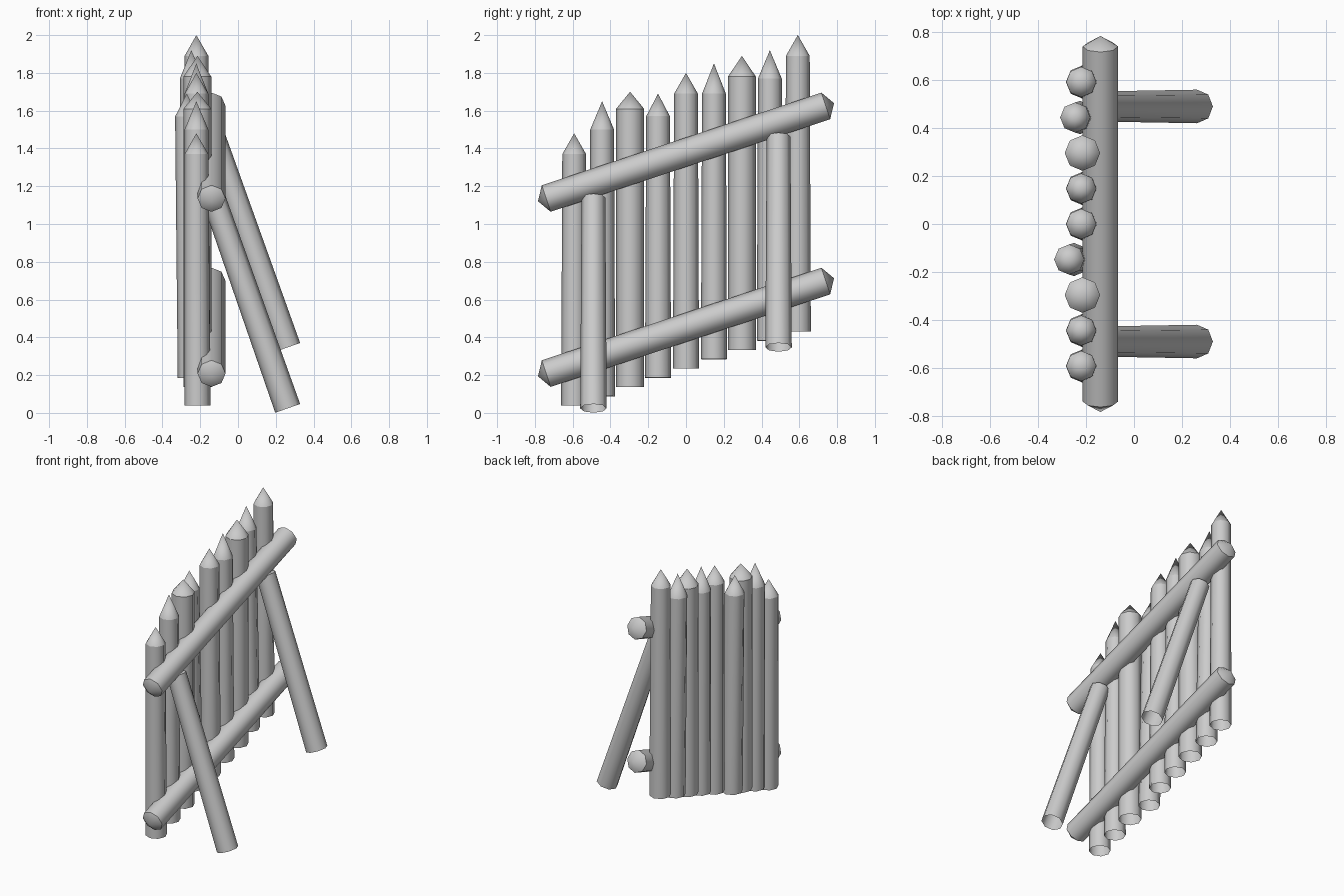
import bpy
import bmesh
import math
from mathutils import Vector

if "Cube" in bpy.data.objects:
    bpy.data.objects.remove(bpy.data.objects["Cube"])

GREY = (0.6, 0.6, 0.6)
mat = bpy.data.materials.new("plain grey wood")
mat.use_nodes = True
mat.diffuse_color = (*GREY, 1)
bsdf = mat.node_tree.nodes["Principled BSDF"]
bsdf.inputs["Base Color"].default_value = (*GREY, 1)
bsdf.inputs["Roughness"].default_value = 0.8

SIDES = 8


def log(name, start, end, r_start, r_end, tip=0.0, start_tip=0.0, cap_end=False):
    """Eight-sided smooth log between two points, with optional pointed ends."""
    start, end = Vector(start), Vector(end)
    axis = end - start
    length = axis.length
    bm = bmesh.new()
    rings = []
    for r, h in ((r_start, 0), (r_end, length)):
        rings.append([bm.verts.new((r * math.cos(math.tau * i / SIDES),
                                    r * math.sin(math.tau * i / SIDES), h))
                      for i in range(SIDES)])
    low, high = rings
    top = bm.verts.new((0, 0, length + tip)) if tip else None
    bottom = bm.verts.new((0, 0, -start_tip)) if start_tip else None
    for i in range(SIDES):
        j = (i + 1) % SIDES
        bm.faces.new((low[i], low[j], high[j], high[i]))
        if top:
            bm.faces.new((high[i], high[j], top))
        if bottom:
            bm.faces.new((low[j], low[i], bottom))
    if cap_end:
        bm.faces.new(high)
    # Round sides, crisp shoulders
    for f in bm.faces:
        f.smooth = True
    for ring in rings:
        for i in range(SIDES):
            bm.edges.get((ring[i], ring[(i + 1) % SIDES])).smooth = False
    mesh = bpy.data.meshes.new(name)
    bm.to_mesh(mesh)
    bm.free()
    mesh.materials.append(mat)
    obj = bpy.data.objects.new(name, mesh)
    obj.rotation_mode = 'QUATERNION'
    obj.rotation_quaternion = axis.to_track_quat('Z', 'Y')
    obj.location = start
    bpy.context.collection.objects.link(obj)
    return obj


# Pointed stakes: shoulder height, tip height, top x, bottom x, thick or not
stakes = [
    (1.37, 1.48, -0.22, -0.215, False),
    (1.50, 1.65, -0.22, -0.215, False),
    (1.61, 1.70, -0.215, -0.215, True),
    (1.57, 1.69, -0.27, -0.25, False),
    (1.69, 1.80, -0.22, -0.215, False),
    (1.69, 1.85, -0.22, -0.215, False),
    (1.78, 1.89, -0.215, -0.215, True),
    (1.77, 1.92, -0.245, -0.225, False),
    (1.89, 2.00, -0.22, -0.215, False),
]
for n, (shoulder, tip, x_top, x_low, thick) in enumerate(stakes):
    y = (n - 4) * 0.148
    base = 0.235 + (n - 4) * 0.049
    r_low, r_top = (0.074, 0.074) if thick else (0.069, 0.063)
    log(f"stake_{n + 1}", (x_low, y, base), (x_top, y, shoulder),
        r_low, r_top, tip=tip - shoulder)

# Sloping rails, pointed at both ends
for name, z in (("lower_rail", 0.453), ("upper_rail", 1.38)):
    log(name, (-0.14, -0.74, z - 0.245), (-0.14, 0.74, z + 0.245),
        0.074, 0.074, tip=0.046, start_tip=0.046)

# Leaning support posts
for name, y, z in (("front_support", -0.49, 0.024), ("back_support", 0.49, 0.347)):
    log(name, (0.263, y, z), (-0.13, y, z + 1.116), 0.07, 0.063, cap_end=True)
